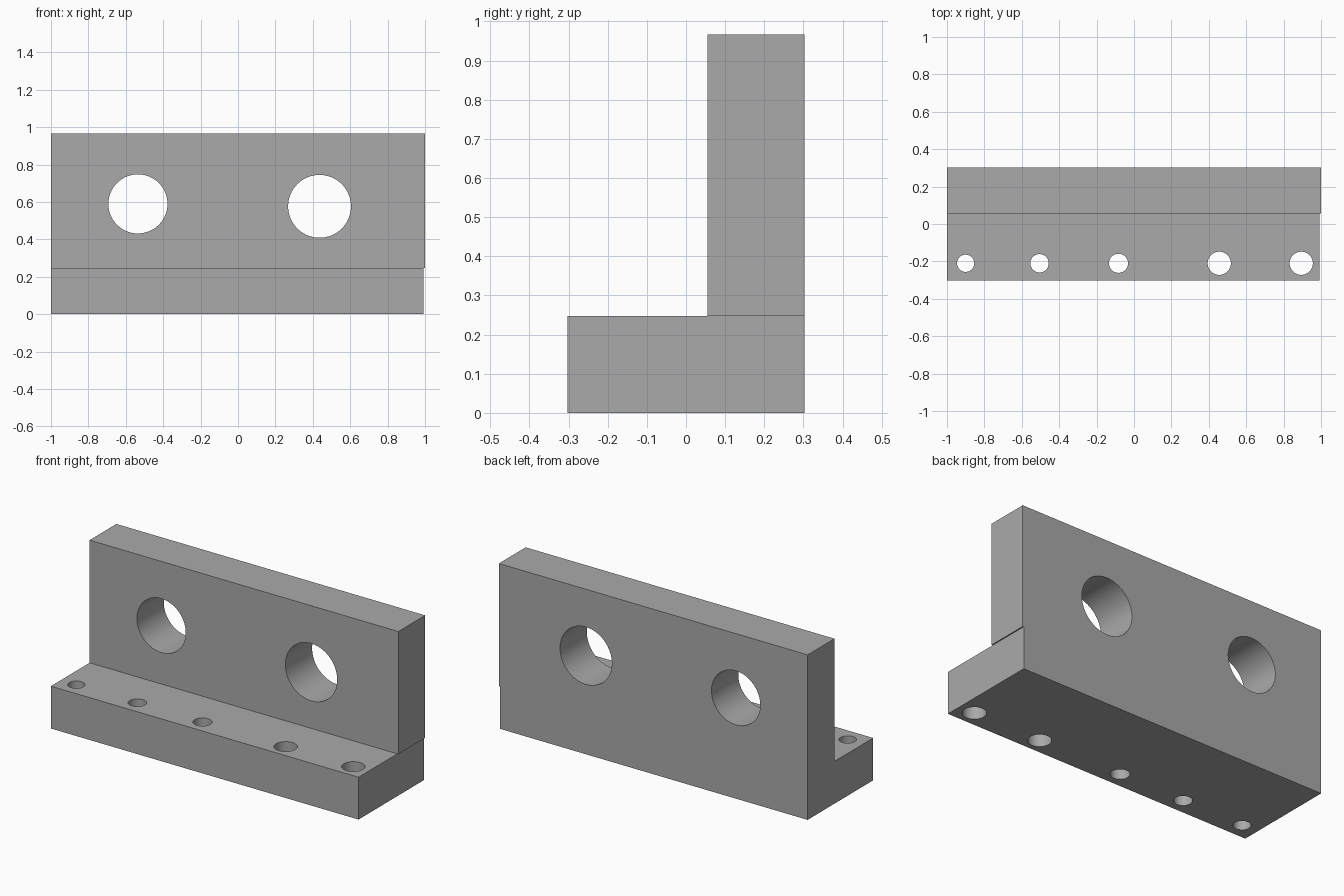
import bpy
import math

cube = bpy.data.objects.get("Cube")
if cube:
    bpy.data.objects.remove(cube, do_unlink=True)

grey = bpy.data.materials.new("plain grey")
grey.use_nodes = True
colour = (0.4, 0.4, 0.4, 1)
grey.diffuse_color = colour
grey.node_tree.nodes["Principled BSDF"].inputs["Base Color"].default_value = colour


def box(name, low, high):
    """Box between two opposite corners."""
    centre = [(a + b) / 2 for a, b in zip(low, high)]
    bpy.ops.mesh.primitive_cube_add(size=1, location=centre)
    obj = bpy.context.object
    obj.name = name
    obj.scale = [b - a for a, b in zip(low, high)]
    bpy.ops.object.transform_apply(location=True, rotation=False, scale=True)
    obj.data.materials.append(grey)
    return obj


def drill(name, radius, location, rotation=(0, 0, 0)):
    """Round cutter, longer than the wall it passes through."""
    bpy.ops.mesh.primitive_cylinder_add(vertices=64, radius=radius, depth=0.5,
                                        location=location, rotation=rotation)
    obj = bpy.context.object
    obj.name = name
    obj.hide_render = True
    obj.data.materials.append(grey)
    return obj


def combine(target, other, operation):
    """Apply a boolean and discard the second object."""
    mod = target.modifiers.new(operation.lower(), "BOOLEAN")
    mod.operation = operation
    mod.solver = "EXACT"
    mod.object = other
    bpy.context.view_layer.objects.active = target
    bpy.ops.object.modifier_apply(modifier=mod.name)
    bpy.data.objects.remove(other, do_unlink=True)


depth, step, ledge, top = 0.303, 0.055, 0.248, 0.966

# Base foot and the slightly longer upright, joined into one bracket
bracket = box("angle_bracket", (-1, -depth, 0), (0.993, depth, ledge))
upright = box("upright_plate", (-1, step, ledge), (1, depth, top))
combine(bracket, upright, "UNION")

# Two large bores through the upright
for x, z, radius in ((-0.535, 0.59, 0.158), (0.436, 0.577, 0.168)):
    cutter = drill("bore_cutter", radius, (x, (step + depth) / 2, z), (math.pi / 2, 0, 0))
    combine(bracket, cutter, "DIFFERENCE")

# Row of bolt holes through the foot
for x, radius in ((-0.9, 0.046), (-0.505, 0.049), (-0.083, 0.051), (0.456, 0.062), (0.894, 0.062)):
    combine(bracket, drill("bolt_cutter", radius, (x, -0.21, ledge / 2)), "DIFFERENCE")

# Smooth bores with sharp edges
bpy.ops.object.select_all(action="DESELECT")
bracket.select_set(True)
bpy.context.view_layer.objects.active = bracket
bpy.ops.object.shade_smooth_by_angle(angle=math.radians(30))
